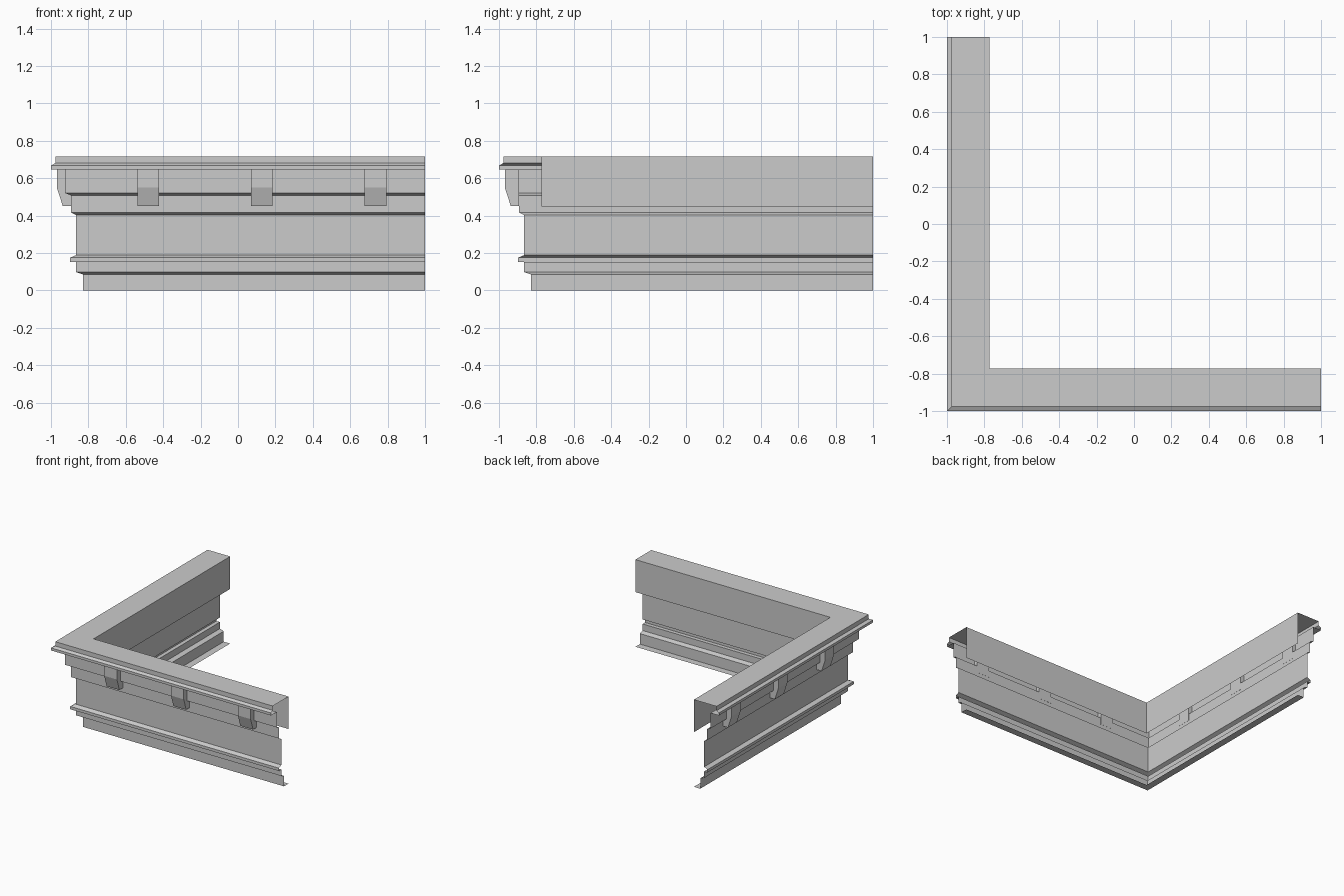
import bpy
import bmesh

cube = bpy.data.objects.get("Cube")
if cube:
    bpy.data.objects.remove(cube, do_unlink=True)

stone = bpy.data.materials.new("pale_grey_stone")
stone.use_nodes = True
stone.diffuse_color = (0.6, 0.6, 0.6, 1)
stone.node_tree.nodes["Principled BSDF"].inputs["Base Color"].default_value = (0.6, 0.6, 0.6, 1)


def finish(name, bm):
    mesh = bpy.data.meshes.new(name)
    bm.to_mesh(mesh)
    bm.free()
    mesh.materials.append(stone)
    obj = bpy.data.objects.new(name, mesh)
    bpy.context.collection.objects.link(obj)
    return obj


# Cornice: open moulding profile (offset, height) swept round a mitred corner
profile = [(-0.772, 0), (-0.83, 0), (-0.83, 0.086), (-0.865, 0.098),
           (-0.865, 0.152), (-0.897, 0.152), (-0.897, 0.175), (-0.865, 0.189),
           (-0.865, 0.402), (-0.893, 0.416), (-0.893, 0.508), (-0.924, 0.52),
           (-0.924, 0.647), (-1, 0.647), (-1, 0.668), (-0.977, 0.68),
           (-0.977, 0.716), (-0.772, 0.716), (-0.772, 0.449)]
bm = bmesh.new()
rows = [[bm.verts.new(co) for co in ((p, 1, z), (p, p, z), (1, p, z))]
        for p, z in profile]
for low, high in zip(rows, rows[1:]):
    for i in range(2):
        bm.faces.new((low[i], low[i + 1], high[i + 1], high[i]))
finish("corner_cornice", bm)

# Brackets: tapered side profile extruded across, repeated on both wings
bracket_side = [(-0.892, 0.452), (-0.937, 0.452), (-0.969, 0.55),
                (-0.969, 0.647), (-0.892, 0.647)]
half_width = 0.058


def bracket(name, centre, on_front):
    bm = bmesh.new()
    ends = []
    for along in (centre - half_width, centre + half_width):
        ends.append([bm.verts.new((along, p, z) if on_front else (p, along, z))
                     for p, z in bracket_side])
    a, b = ends
    bm.faces.new(a)
    bm.faces.new(b)
    for i in range(len(a)):
        j = (i + 1) % len(a)
        bm.faces.new((a[i], a[j], b[j], b[i]))
    bmesh.ops.recalc_face_normals(bm, faces=bm.faces)
    finish(name, bm)


for n, centre in enumerate((-0.48, 0.127, 0.735), 1):
    bracket(f"front_bracket_{n}", centre, True)
    bracket(f"side_bracket_{n}", centre, False)
